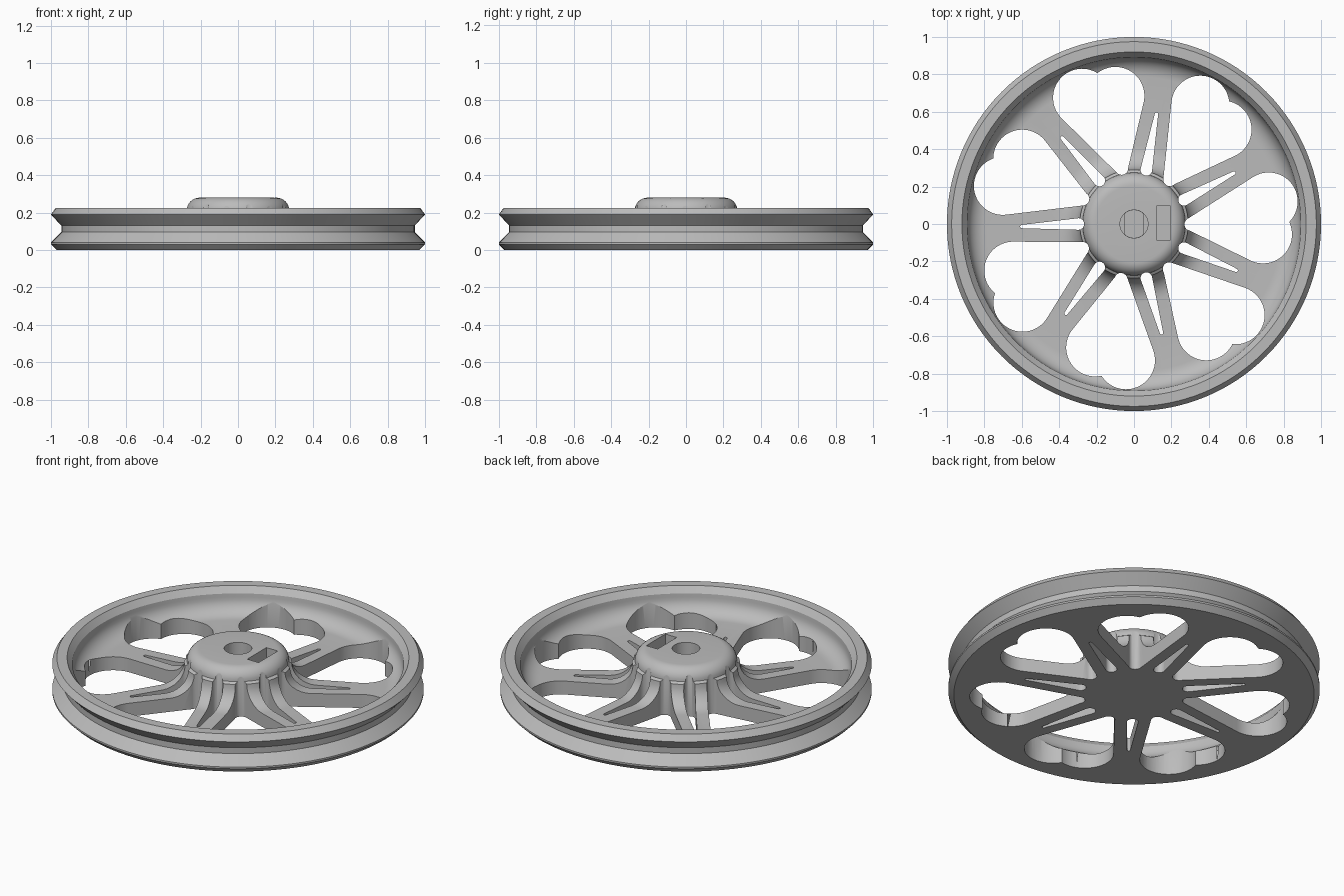
import bpy, bmesh, math
from math import sin, cos, pi
from mathutils import Matrix, Vector
from mathutils.geometry import convex_hull_2d

if "Cube" in bpy.data.objects:
    bpy.data.objects.remove(bpy.data.objects["Cube"])

COUNT = 7
STEP = 2 * pi / COUNT

grey = bpy.data.materials.new("light_grey")
grey.use_nodes = True
grey.diffuse_color = (0.5, 0.5, 0.5, 1)
grey.node_tree.nodes["Principled BSDF"].inputs["Base Color"].default_value = (0.5, 0.5, 0.5, 1)


def to_object(name, bm):
    bmesh.ops.recalc_face_normals(bm, faces=bm.faces)
    mesh = bpy.data.meshes.new(name)
    bm.to_mesh(mesh)
    bm.free()
    mesh.materials.append(grey)
    obj = bpy.data.objects.new(name, mesh)
    bpy.context.collection.objects.link(obj)
    return obj


def arc(cx, cz, rx, rz, a0, a1, n=8):
    """Points on an elliptical arc, angles in degrees."""
    angles = [math.radians(a0 + (a1 - a0) * i / n) for i in range(n + 1)]
    return [(cx + rx * cos(a), cz + rz * sin(a)) for a in angles]


def polar(r, degrees):
    a = math.radians(degrees)
    return r * cos(a), r * sin(a)


def add_prism(bm, points, z0, z1, angle=0):
    """Upright prism over the convex hull of the points, turned about z."""
    turn = Matrix.Rotation(angle, 3, 'Z')
    hull = [points[i] for i in convex_hull_2d([Vector(p) for p in points])]
    base = bm.faces.new([bm.verts.new(turn @ Vector((x, y, z0))) for x, y in hull])
    top = bmesh.ops.extrude_face_region(bm, geom=[base])["geom"]
    bmesh.ops.translate(bm, vec=(0, 0, z1 - z0),
                        verts=[v for v in top if isinstance(v, bmesh.types.BMVert)])


def disc(centre, r, n=48):
    return arc(centre[0], centre[1], r, r, 0, 360 * (n - 1) / n, n - 1)


def box_points(x0, x1, y0, y1):
    return [(x0, y0), (x1, y0), (x1, y1), (x0, y1)]


def cut(target, name, bm):
    cutter = to_object(name, bm)
    mod = target.modifiers.new(name, 'BOOLEAN')
    mod.operation, mod.solver, mod.object = 'DIFFERENCE', 'EXACT', cutter
    bpy.context.view_layer.objects.active = target
    bpy.ops.object.modifier_apply(modifier=name)
    bpy.data.objects.remove(cutter)


# Wheel body: grooved rim, dished web and domed hub in one turned profile
profile = [(0, 0), (0.97, 0), (1, 0.03), (1, 0.04), (0.945, 0.095), (0.945, 0.13),
           (1, 0.19), (0.975, 0.225), (0.92, 0.225), (0.892, 0.19)]
profile += arc(0.79, 0.17, 0.1, 0.09, 0, -90)
profile += arc(0.42, 0.2, 0.13, 0.12, 270, 180)
profile += arc(0.205, 0.21, 0.07, 0.07, 0, 90)
profile += [(0, 0.28)]
bm = bmesh.new()
ring = [bm.verts.new((r, 0, z)) for r, z in profile]
edges = [bm.edges.new(pair) for pair in zip(ring, ring[1:])]
bmesh.ops.spin(bm, geom=ring + edges, cent=(0, 0, 0), axis=(0, 0, 1),
               angle=2 * pi, steps=128, use_duplicate=False)
bmesh.ops.remove_doubles(bm, verts=bm.verts, dist=0.0005)
wheel = to_object("pulley_wheel", bm)

# Heart openings, one lobe side at a time
for name, lobe, tip_r in (("outer_lobes", polar(0.73, 9.5), 0.035),
                          ("inner_lobes", polar(0.692, -4.6), 0.033)):
    bm = bmesh.new()
    for k in range(COUNT):
        add_prism(bm, disc(lobe, 0.155, 64) + disc((0.305, -0.002), tip_r, 24),
                  -0.1, 0.4, k * STEP)
    cut(wheel, name, bm)

# Tapered slots that split each spoke
bm = bmesh.new()
for k in range(COUNT):
    add_prism(bm, disc(polar(0.6, 1.3), 0.009, 16) + disc((0.297, 0), 0.031, 24),
              -0.1, 0.4, (k + 0.5) * STEP)
cut(wheel, "spoke_slots", bm)

# Shaft bore with two flats, and the nut pocket beside it
bm = bmesh.new()
add_prism(bm, disc((0, 0), 0.075), 0.17, 0.4)
add_prism(bm, box_points(0.12, 0.195, -0.085, 0.095), 0.08, 0.4)
cut(wheel, "bore_and_pocket", bm)
bm = bmesh.new()
add_prism(bm, [(max(-0.05, min(0.05, x)), y) for x, y in disc((0, 0), 0.074)], 0.05, 0.2)
cut(wheel, "flatted_bore", bm)

bpy.ops.object.select_all(action='DESELECT')
wheel.select_set(True)
bpy.context.view_layer.objects.active = wheel
bpy.ops.object.shade_smooth_by_angle(angle=math.radians(30))
